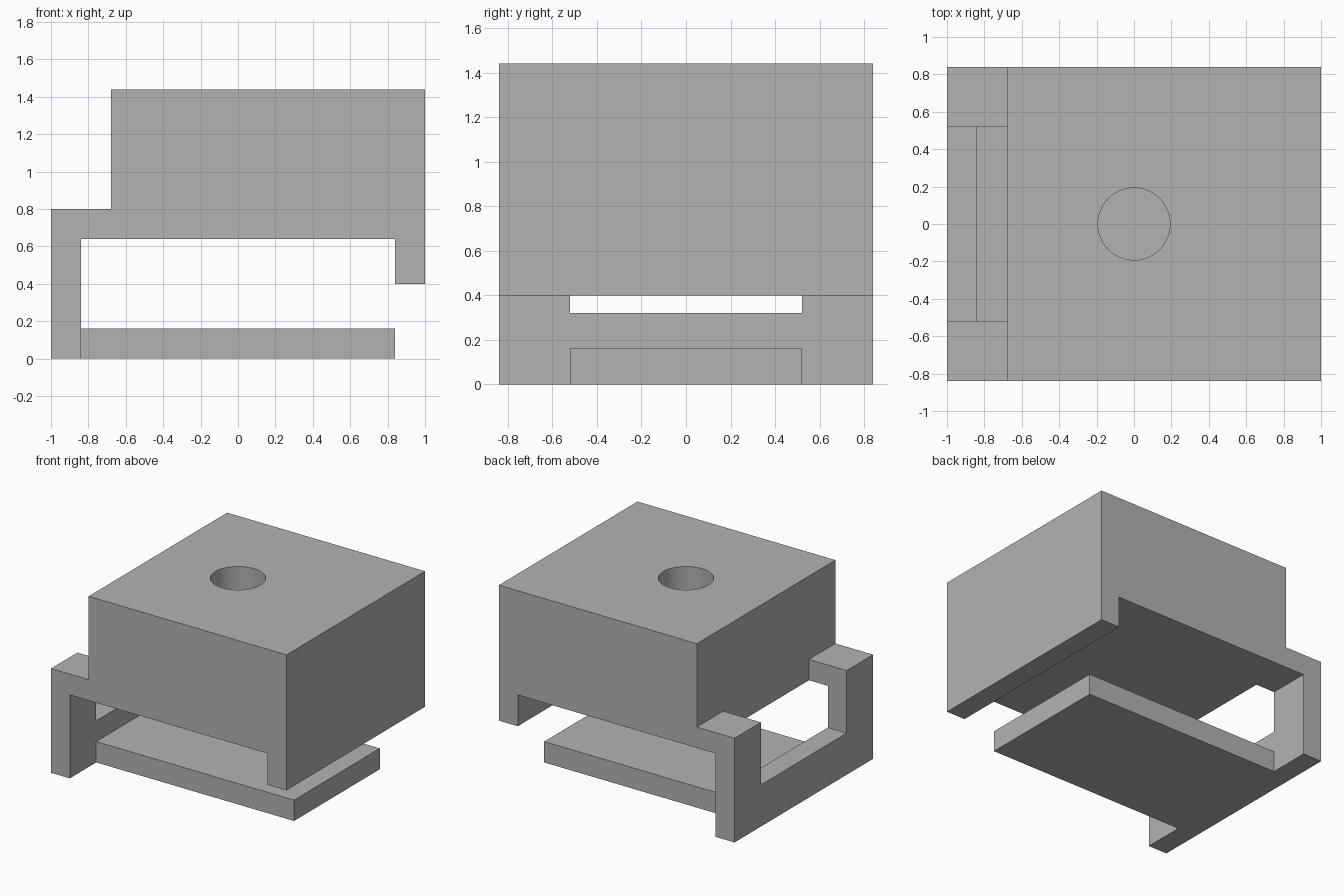
import bpy
import bmesh
from mathutils import Matrix

cube = bpy.data.objects.get("Cube")
if cube:
    bpy.data.objects.remove(cube, do_unlink=True)

grey = bpy.data.materials.new("plain grey")
grey.use_nodes = True
color = (0.45, 0.45, 0.45, 1)
grey.diffuse_color = color
grey.node_tree.nodes["Principled BSDF"].inputs["Base Color"].default_value = color


def make(name, bm):
    bmesh.ops.recalc_face_normals(bm, faces=bm.faces)
    mesh = bpy.data.meshes.new(name)
    bm.to_mesh(mesh)
    bm.free()
    mesh.materials.append(grey)
    obj = bpy.data.objects.new(name, mesh)
    bpy.context.collection.objects.link(obj)
    return obj


def extrude_profile(name, points, half_width):
    """Extrude an x-z outline along y, centred on y = 0."""
    bm = bmesh.new()
    face = bm.faces.new([bm.verts.new((x, -half_width, z)) for x, z in points])
    new = bmesh.ops.extrude_face_region(bm, geom=[face])["geom"]
    moved = [v for v in new if isinstance(v, bmesh.types.BMVert)]
    bmesh.ops.translate(bm, verts=moved, vec=(0, 2 * half_width, 0))
    return make(name, bm)


def box(name, x0, x1, z0, z1, half_width):
    return extrude_profile(name, [(x0, z0), (x1, z0), (x1, z1), (x0, z1)], half_width)


def combine(target, tool, operation):
    mod = target.modifiers.new(operation.lower(), 'BOOLEAN')
    mod.operation = operation
    mod.solver = 'EXACT'
    mod.object = tool
    bpy.context.view_layer.objects.active = target
    bpy.ops.object.modifier_apply(modifier=mod.name)
    bpy.data.objects.remove(tool, do_unlink=True)


# Stepped block with a full-height leg on one side and a short lip on the other
body = extrude_profile("clamp_body", [
    (-1, 0), (-0.84, 0), (-0.84, 0.64), (0.84, 0.64), (0.84, 0.4),
    (1, 0.4), (1, 1.44), (-0.68, 1.44), (-0.68, 0.8), (-1, 0.8)], 0.84)

# Notch through the leg and the shelf above it
combine(body, box("notch_cutter", -1.2, -0.68, 0.32, 1.2, 0.52), 'DIFFERENCE')

# Blind round hole in the top
bm = bmesh.new()
bmesh.ops.create_cone(bm, cap_ends=True, segments=64, radius1=0.193, radius2=0.193,
                      depth=0.8, matrix=Matrix.Translation((0, 0, 1.2)))
combine(body, make("hole_cutter", bm), 'DIFFERENCE')

# Flat tongue reaching out from the foot of the leg
combine(body, box("tongue", -0.92, 0.84, 0, 0.16, 0.52), 'UNION')

bpy.ops.object.select_all(action='DESELECT')
body.select_set(True)
bpy.context.view_layer.objects.active = body
bpy.ops.object.shade_smooth_by_angle()
